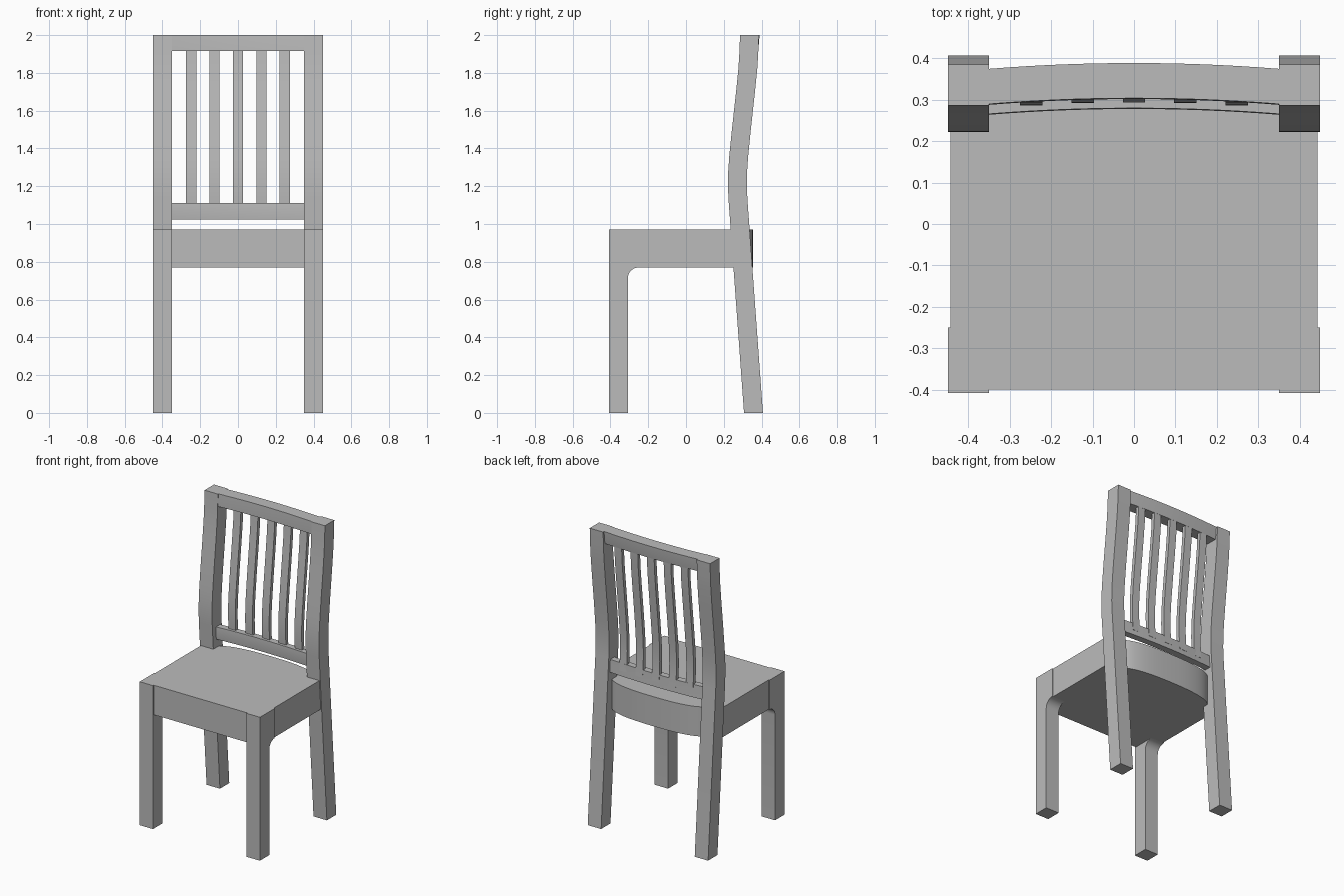
import bpy, bmesh, math

if "Cube" in bpy.data.objects:
    bpy.data.objects.remove(bpy.data.objects["Cube"])

grey = bpy.data.materials.new("light grey")
grey.diffuse_color = (0.5, 0.5, 0.5, 1)
grey.use_nodes = True
grey.node_tree.nodes["Principled BSDF"].inputs["Base Color"].default_value = grey.diffuse_color


def loft(name, rings):
    """Skin a list of closed rings of 3D points and cap both ends."""
    bm = bmesh.new()
    vs = [[bm.verts.new(p) for p in r] for r in rings]
    n = len(vs[0])
    for a, b in zip(vs, vs[1:]):
        for i in range(n):
            j = (i + 1) % n
            bm.faces.new((a[i], a[j], b[j], b[i]))
    bm.faces.new(vs[0])
    bm.faces.new(vs[-1])
    bmesh.ops.recalc_face_normals(bm, faces=bm.faces)
    me = bpy.data.meshes.new(name)
    bm.to_mesh(me)
    bm.free()
    me.materials.append(grey)
    me.shade_smooth()
    me.set_sharp_from_angle(angle=math.radians(25))
    ob = bpy.data.objects.new(name, me)
    bpy.context.collection.objects.link(ob)
    return ob


# front edge (z, y) of the bent back post
POST = [(0, .307), (1.13, .225), (1.2, .222), (1.28, .2235), (1.36, .229),
        (1.5, .243), (1.7, .265), (1.82, .277), (1.9, .282), (2.0, .286)]


def post_y(z):
    for (z0, y0), (z1, y1) in zip(POST, POST[1:]):
        if z <= z1:
            return y0 + (y1 - y0) * (z - z0) / (z1 - z0)
    return POST[-1][1]


def bow(x, depth):
    return depth * (1 - (x / 0.35) ** 2)


# front leg side profile with rounded bracket under the seat
leg = [(-.408, 0), (-.308, 0)]
for i in range(9):
    t = math.radians(180 - 90 * i / 8)
    leg.append((-.25 + .058 * math.cos(t), .712 + .058 * math.sin(t)))
leg += [(-.25, .97), (-.408, .97)]

for side, s in (("left", -1), ("right", 1)):
    loft("front_leg_" + side, [[(s * x, y, z) for y, z in leg] for x in (.35, .45)])
    # back leg and back post in one piece
    loft("back_post_" + side,
         [[(s * .35, y, z), (s * .45, y, z), (s * .45, y + .1, z), (s * .35, y + .1, z)]
          for z, y in POST])

# seat: notched round the front legs, rounded bulge at the back
plan = [(-.443, .255), (-.443, -.25), (-.35, -.25), (-.35, -.4),
        (.35, -.4), (.35, -.25), (.443, -.25), (.443, .255)]
for i in range(33):
    t = math.pi * i / 32
    c, q = math.cos(t), math.sin(t)
    plan.append((.36 * math.copysign(abs(c) ** .8, c), .255 + .1 * abs(q) ** .8))
loft("seat", [[(x, y, z) for x, y in plan] for z in (.77, .97)])

# bowed rails: yz profiles swept along x
xs = [-.35 + .7 * i / 16 for i in range(17)]
top = [(.290, 2.0), (.288, 1.955), (.288, 1.915), (.366, 1.915), (.372, 1.955), (.375, 2.0)]
low = [(.269, 1.025), (.264, 1.07), (.266, 1.11), (.309, 1.11), (.311, 1.07), (.314, 1.025)]
for name, prof, d in (("top_rail", top, .014), ("lower_rail", low, .014)):
    loft(name, [[(x, y + bow(x, d), z) for y, z in prof] for x in xs])

# five slats following the bend of the posts
zs = [1.06, 1.13, 1.2, 1.28, 1.36, 1.5, 1.7, 1.82, 1.95]
for k in range(5):
    cx = (k - 2) * .124
    rings = []
    for z in zs:
        y = post_y(z) + .058 + bow(cx, .014)
        rings.append([(cx - .027, y, z), (cx + .027, y, z),
                      (cx + .027, y + .025, z), (cx - .027, y + .025, z)])
    loft("back_slat_%d" % (k + 1), rings)
